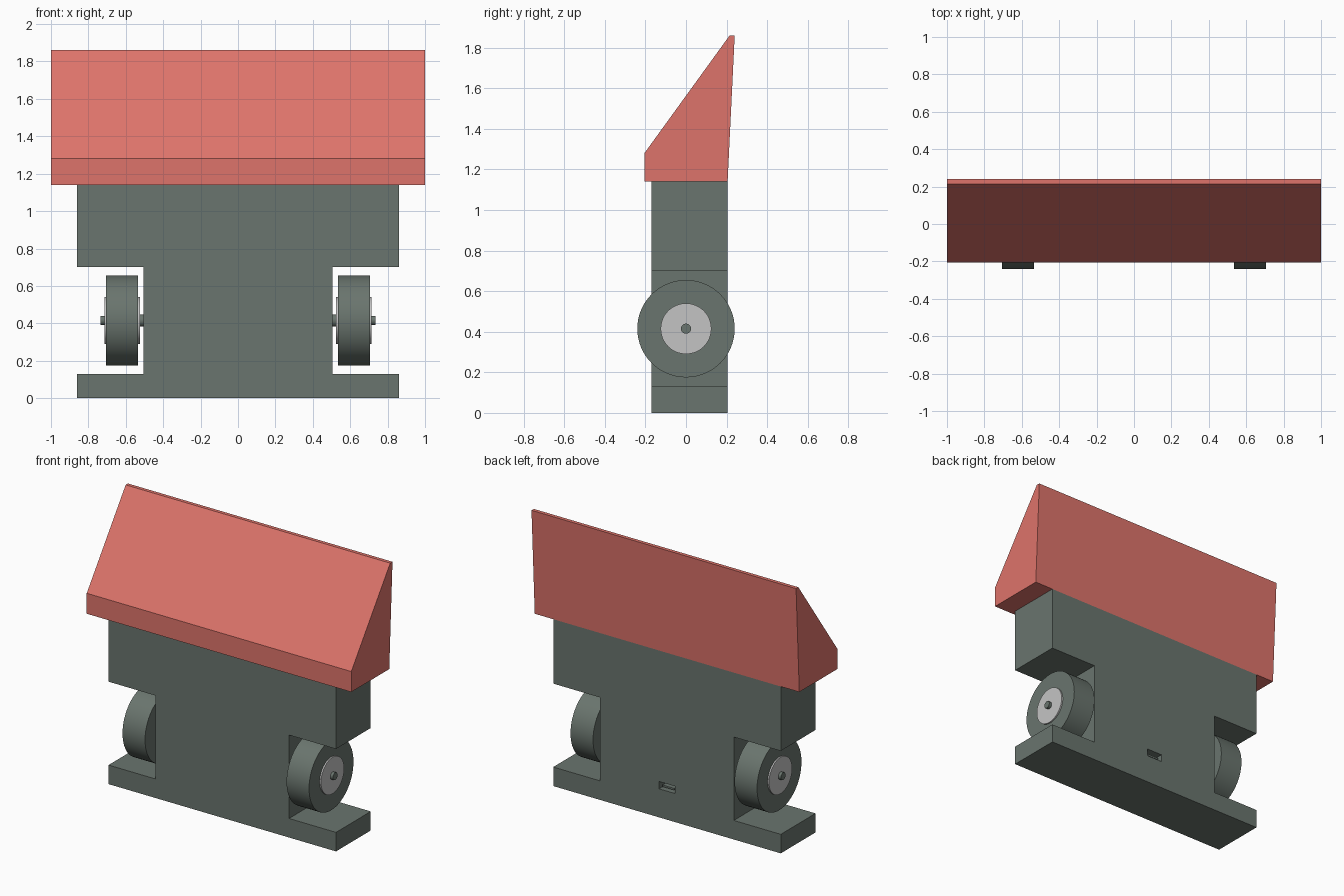
import bpy
import bmesh
import math
from mathutils import Matrix

if "Cube" in bpy.data.objects:
    bpy.data.objects.remove(bpy.data.objects["Cube"], do_unlink=True)


def make_material(name, rgb):
    mat = bpy.data.materials.new(name)
    mat.use_nodes = True
    mat.diffuse_color = (*rgb, 1)
    mat.node_tree.nodes["Principled BSDF"].inputs["Base Color"].default_value = (*rgb, 1)
    return mat


GREY_GREEN = make_material("grey green", (0.144, 0.178, 0.156))
CORAL = make_material("coral red", (0.73, 0.174, 0.147))
LIGHT_GREY = make_material("light grey", (0.55, 0.55, 0.55))


def finish(name, bm, mat):
    bmesh.ops.recalc_face_normals(bm, faces=bm.faces)
    mesh = bpy.data.meshes.new(name)
    bm.to_mesh(mesh)
    bm.free()
    mesh.materials.append(mat)
    obj = bpy.data.objects.new(name, mesh)
    bpy.context.collection.objects.link(obj)
    return obj


def extrude_profile(name, points, offset, mat):
    """Extrude a closed outline of 3D points along an offset vector."""
    bm = bmesh.new()
    face = bm.faces.new([bm.verts.new(p) for p in points])
    grown = bmesh.ops.extrude_face_region(bm, geom=[face], use_keep_orig=True)
    verts = [v for v in grown["geom"] if isinstance(v, bmesh.types.BMVert)]
    bmesh.ops.translate(bm, verts=verts, vec=offset)
    return finish(name, bm, mat)


def box(name, x, y, z, mat):
    outline = [(x[0], y[0], z[0]), (x[1], y[0], z[0]), (x[1], y[0], z[1]), (x[0], y[0], z[1])]
    return extrude_profile(name, outline, (0, y[1] - y[0], 0), mat)


def disc(name, x0, x1, radius, mat, segments=64):
    """Cylinder lying along x at the wheel height."""
    bm = bmesh.new()
    place = Matrix.Translation(((x0 + x1) / 2, 0, 0.415)) @ Matrix.Rotation(math.pi / 2, 4, "Y")
    bmesh.ops.create_cone(bm, cap_ends=True, segments=segments, radius1=radius,
                          radius2=radius, depth=abs(x1 - x0), matrix=place)
    obj = finish(name, bm, mat)
    bpy.ops.object.select_all(action="DESELECT")
    obj.select_set(True)
    bpy.context.view_layer.objects.active = obj
    bpy.ops.object.shade_smooth_by_angle(angle=math.radians(30))
    return obj


# Body slab with a wheel notch on each side
half = [(0.86, 0), (0.86, 0.13), (0.505, 0.13), (0.505, 0.70), (0.86, 0.70), (0.86, 1.14)]
outline = half + [(-x, z) for x, z in reversed(half)]
body = extrude_profile("body", [(x, -0.17, z) for x, z in outline], (0, 0.375, 0), GREY_GREEN)

# Port recess in the back, with its tongue
cutter = box("port_cutter", (-0.06, 0.06), (0.13, 0.25), (0.195, 0.245), GREY_GREEN)
cutter.hide_render = True
cutter.hide_viewport = True
cutter.display_type = "WIRE"
cut = body.modifiers.new("port", "BOOLEAN")
cut.operation = "DIFFERENCE"
cut.solver = "EXACT"
cut.object = cutter
box("port_tongue", (-0.045, 0.045), (0.125, 0.19), (0.208, 0.22), GREY_GREEN)

# Sloped head block
side = [(-0.205, 1.14), (0.205, 1.14), (0.24, 1.86), (0.215, 1.86), (-0.205, 1.28)]
extrude_profile("head", [(-1, y, z) for y, z in side], (2, 0, 0), CORAL)

# Wheels with hubs and axles
for label, s in (("left", 1), ("right", -1)):
    disc(label + "_wheel", s * 0.535, s * 0.705, 0.24, GREY_GREEN)
    disc(label + "_hub", s * 0.525, s * 0.715, 0.125, LIGHT_GREY, 48)
    disc(label + "_axle", s * 0.51, s * 0.735, 0.025, GREY_GREEN, 24)
    disc(label + "_axle_collar", s * 0.495, s * 0.525, 0.033, GREY_GREEN, 24)
